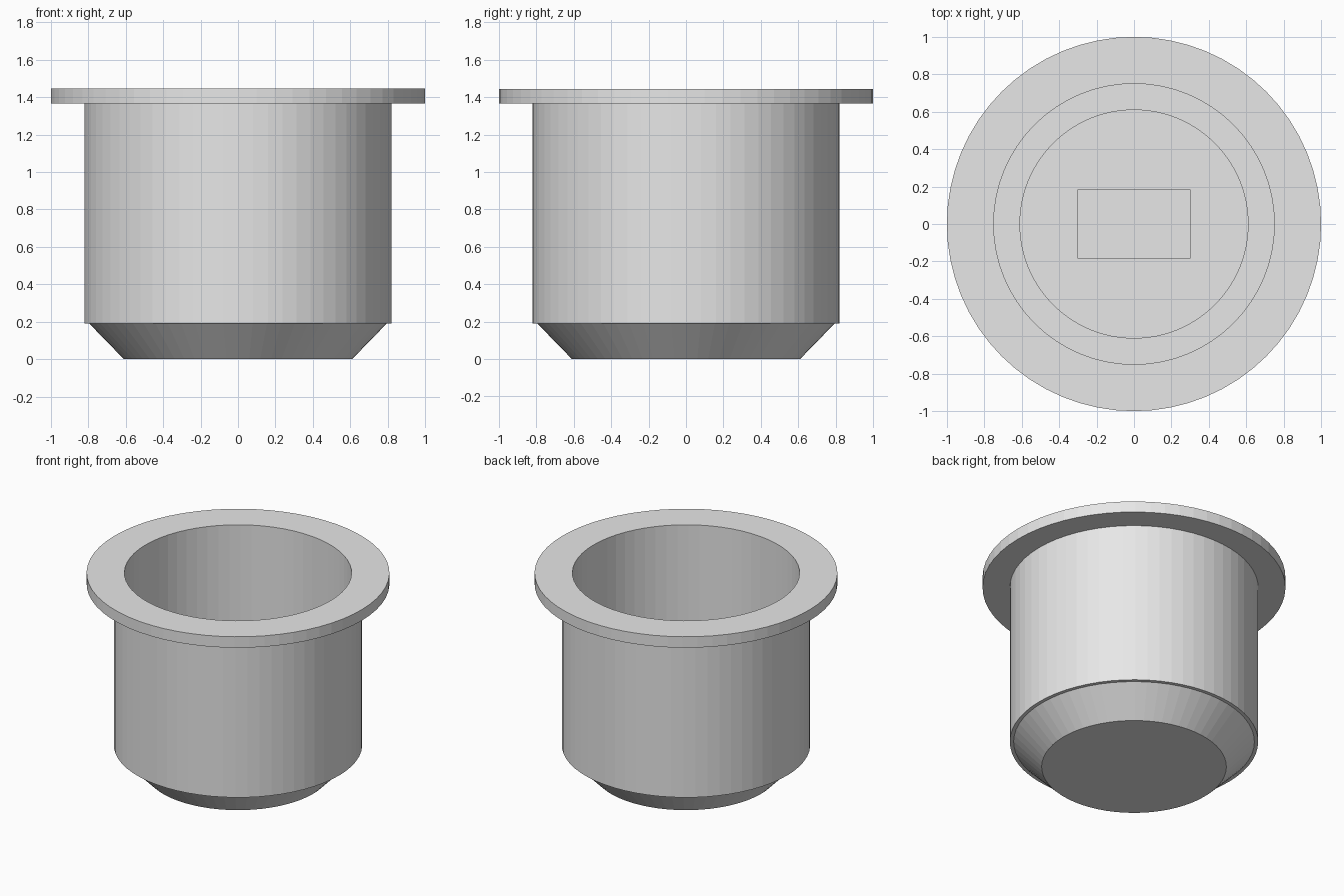
import bpy
import bmesh
from math import cos, sin, tau

cube = bpy.data.objects.get("Cube")
if cube:
    bpy.data.objects.remove(cube, do_unlink=True)

SEGMENTS = 64

# Single grey material
grey = bpy.data.materials.new("light grey")
grey.use_nodes = True
colour = (0.8, 0.8, 0.8, 1)
grey.diffuse_color = colour
grey.node_tree.nodes["Principled BSDF"].inputs["Base Color"].default_value = colour


def lathe(name, profile):
    """Revolve (radius, height) points and cap both ends with flat discs."""
    bm = bmesh.new()
    rings = []
    for r, z in profile:
        rings.append([bm.verts.new((r * cos(tau * i / SEGMENTS), r * sin(tau * i / SEGMENTS), z))
                      for i in range(SEGMENTS)])
    for low, high in zip(rings, rings[1:]):
        for i in range(SEGMENTS):
            j = (i + 1) % SEGMENTS
            bm.faces.new((low[i], low[j], high[j], high[i]))
    bm.faces.new(rings[0][::-1])
    bm.faces.new(rings[-1])
    bmesh.ops.recalc_face_normals(bm, faces=bm.faces)
    mesh = bpy.data.meshes.new(name)
    bm.to_mesh(mesh)
    bm.free()
    mesh.materials.append(grey)
    obj = bpy.data.objects.new(name, mesh)
    bpy.context.collection.objects.link(obj)
    return obj


# Cup: tapered foot, straight wall, flanged rim, well and stepped floor
cup = lathe("flanged_cup", [
    (0.61, 0), (0.795, 0.19),                # tapered foot
    (0.82, 0.19), (0.82, 1.365),             # outer wall
    (1.0, 1.365), (1.0, 1.445),              # flange
    (0.75, 1.445), (0.75, 0.19),             # well
    (0.61, 0.19), (0.61, 0.1),               # round floor recess
])

# Rectangular pocket in the floor
bpy.ops.mesh.primitive_cube_add(size=1, location=(0, 0, 0.1))
cutter = bpy.context.object
cutter.name = "pocket_cutter"
cutter.scale = (0.6, 0.37, 0.1)
cutter.hide_render = True
cutter.data.materials.append(grey)

cut = cup.modifiers.new("pocket", 'BOOLEAN')
cut.operation = 'DIFFERENCE'
cut.solver = 'EXACT'
cut.object = cutter
bpy.context.view_layer.objects.active = cup
bpy.ops.object.modifier_apply(modifier=cut.name)
bpy.data.objects.remove(cutter, do_unlink=True)
